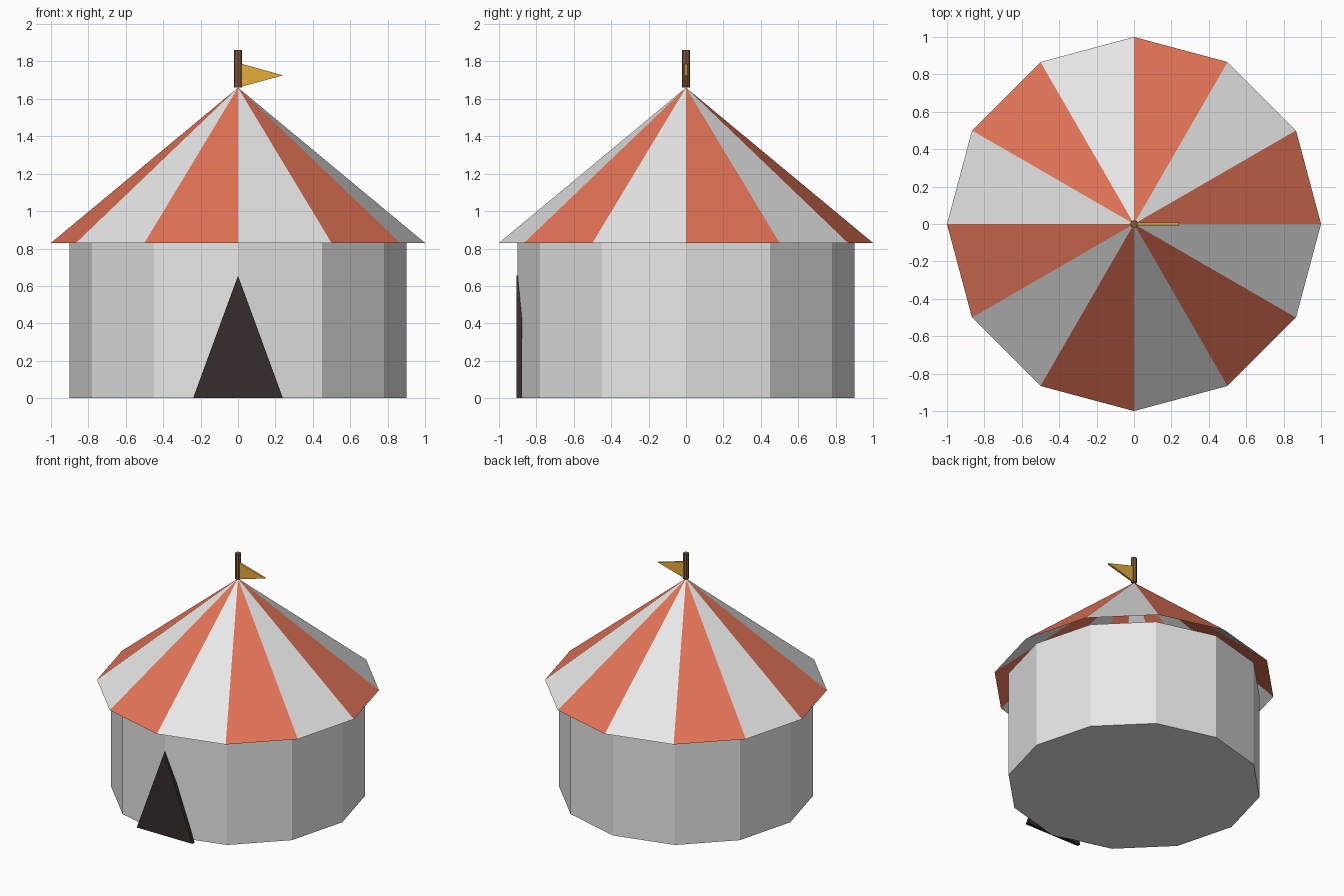
import bpy, bmesh, math
from mathutils import Matrix

old = bpy.data.objects.get("Cube")
if old:
    bpy.data.objects.remove(old, do_unlink=True)

SIDES = 12
EAVES, PEAK = 0.83, 1.66


def material(name, rgb):
    m = bpy.data.materials.new(name)
    m.use_nodes = True
    m.diffuse_color = (*rgb, 1)
    m.node_tree.nodes["Principled BSDF"].inputs["Base Color"].default_value = (*rgb, 1)
    return m


white = material("white canvas", (0.8, 0.8, 0.8))
red = material("coral canvas", (0.77, 0.175, 0.093))
dark = material("dark doorway", (0.038, 0.025, 0.025))
wood = material("brown wood", (0.23, 0.10, 0.04))
gold = material("gold cloth", (0.83, 0.43, 0.047))


def finish(name, bm, *mats):
    bmesh.ops.recalc_face_normals(bm, faces=bm.faces)
    mesh = bpy.data.meshes.new(name)
    bm.to_mesh(mesh)
    bm.free()
    for m in mats:
        mesh.materials.append(m)
    obj = bpy.data.objects.new(name, mesh)
    bpy.context.collection.objects.link(obj)
    return obj


def cone(sides, r_low, r_high, z_low, z_high, caps=True):
    bm = bmesh.new()
    bmesh.ops.create_cone(bm, cap_ends=caps, segments=sides, radius1=r_low, radius2=r_high,
                          depth=z_high - z_low,
                          matrix=Matrix.Translation((0, 0, (z_low + z_high) / 2)))
    bmesh.ops.remove_doubles(bm, verts=bm.verts, dist=0.0001)
    return bm


def plate(name, outline, y_front, y_back, mat):
    """Extrude an (x, z) outline along y."""
    bm = bmesh.new()
    face = bm.faces.new([bm.verts.new((x, y_front, z)) for x, z in outline])
    grown = bmesh.ops.extrude_face_region(bm, geom=[face], use_keep_orig=True)["geom"]
    moved = [v for v in grown if isinstance(v, bmesh.types.BMVert)]
    bmesh.ops.translate(bm, verts=moved, vec=(0, y_back - y_front, 0))
    return finish(name, bm, mat)


# Twelve-sided canvas wall with floor
finish("tent_wall", cone(SIDES, 0.9, 0.9, 0, EAVES), white)

# Open striped roof, alternate panels coloured by direction
bm = cone(SIDES, 1, 0, EAVES, PEAK, caps=False)
for f in bm.faces:
    c = f.calc_center_median()
    sector = int(math.degrees(math.atan2(c.y, c.x)) % 360 // (360 / SIDES))
    f.material_index = 1 - sector % 2
finish("striped_roof", bm, white, red)

# Pointed doorway panel
plate("doorway", [(-0.24, 0), (0.24, 0), (0, 0.655)], -0.905, -0.877, dark)

# Flagpole and pennant
finish("flagpole", cone(8, 0.021, 0.021, PEAK, 1.86), wood)
plate("pennant", [(0.01, 1.663), (0.24, 1.726), (0.01, 1.79)], -0.008, 0.008, gold)
